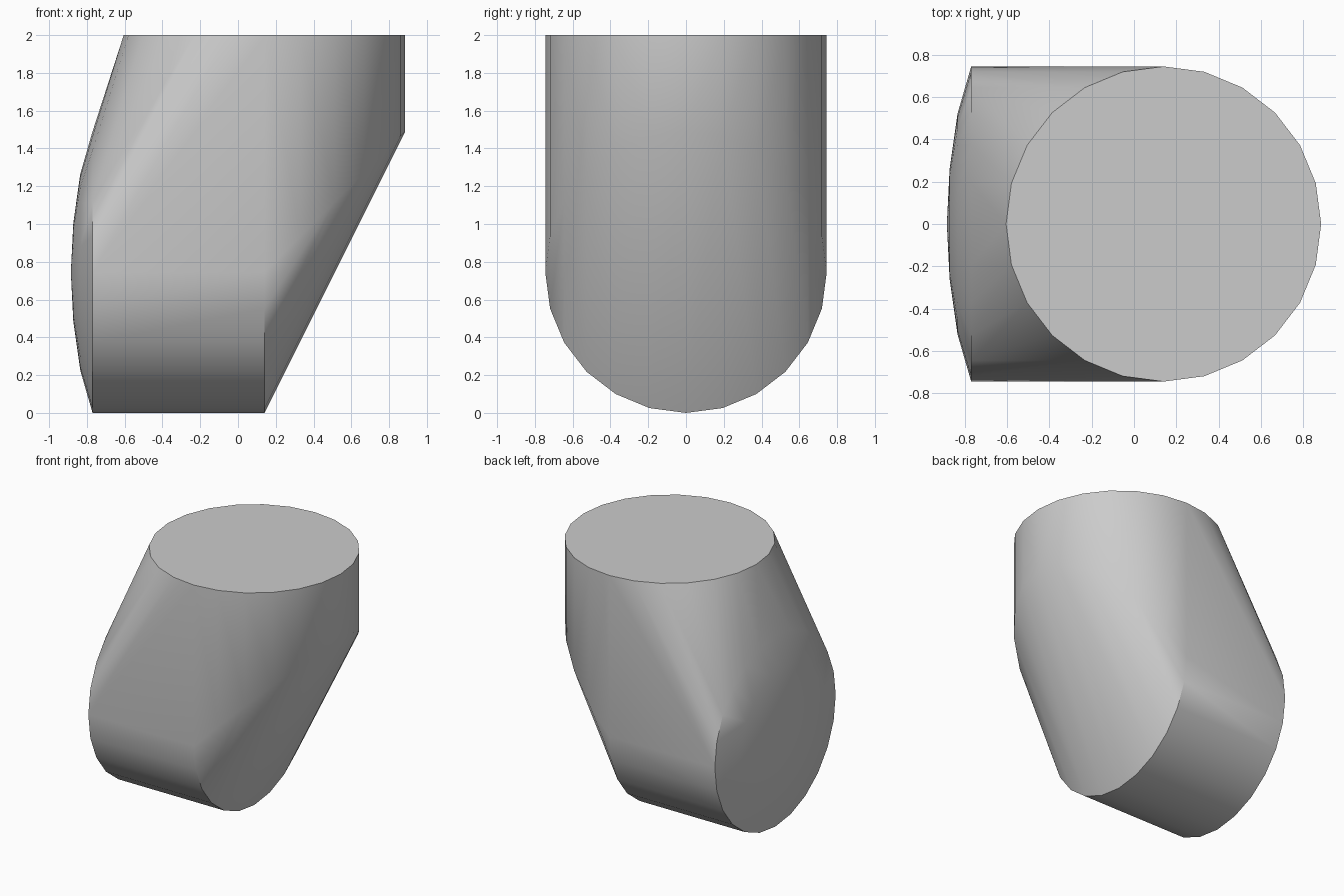
import bpy, bmesh
from math import sin, cos, pi, radians

cube = bpy.data.objects.get("Cube")
if cube:
    bpy.data.objects.remove(cube, do_unlink=True)

R = 0.745          # pipe radius
CX = 0.14          # axis of the upright pipe
TOP = 2.0
SIDES = 24
angles = [2 * pi * i / SIDES for i in range(SIDES)]

points = []
for a in angles:
    c, s = R * cos(a), R * sin(a)
    points.append((CX + c, s, TOP))              # upright pipe mouth
    points.append((CX, s, R + c))                # lying pipe inner end
    if cos(a) > -0.001:
        points.append((CX + c, s, R + c))        # mitre joint
    # shallow domed end, as rings of (x, radius)
    for x, r in ((-0.77, R), (-0.835, 0.52), (-0.872, 0.26)):
        points.append((x, r * s / R, R + r * c / R))
points.append((-0.885, 0, R))                    # dome centre

# Wrap the joint in one convex skin
bm = bmesh.new()
for p in points:
    bm.verts.new(p)
bmesh.ops.remove_doubles(bm, verts=bm.verts, dist=0.0005)
bmesh.ops.convex_hull(bm, input=bm.verts)
bmesh.ops.delete(bm, geom=[v for v in bm.verts if not v.link_faces], context='VERTS')
bmesh.ops.dissolve_limit(bm, angle_limit=radians(0.5), verts=bm.verts, edges=bm.edges)
bmesh.ops.recalc_face_normals(bm, faces=bm.faces)

mesh = bpy.data.meshes.new("elbow_block")
bm.to_mesh(mesh)
bm.free()
elbow = bpy.data.objects.new("elbow_block", mesh)
bpy.context.collection.objects.link(elbow)

# Plain grey material
grey = bpy.data.materials.new("plain_grey")
grey.use_nodes = True
color = (0.6, 0.6, 0.6, 1)
grey.diffuse_color = color
grey.node_tree.nodes["Principled BSDF"].inputs["Base Color"].default_value = color
mesh.materials.append(grey)

# Smooth sides with crisp rims
bpy.ops.object.select_all(action='DESELECT')
elbow.select_set(True)
bpy.context.view_layer.objects.active = elbow
bpy.ops.object.shade_smooth_by_angle(angle=radians(35))
